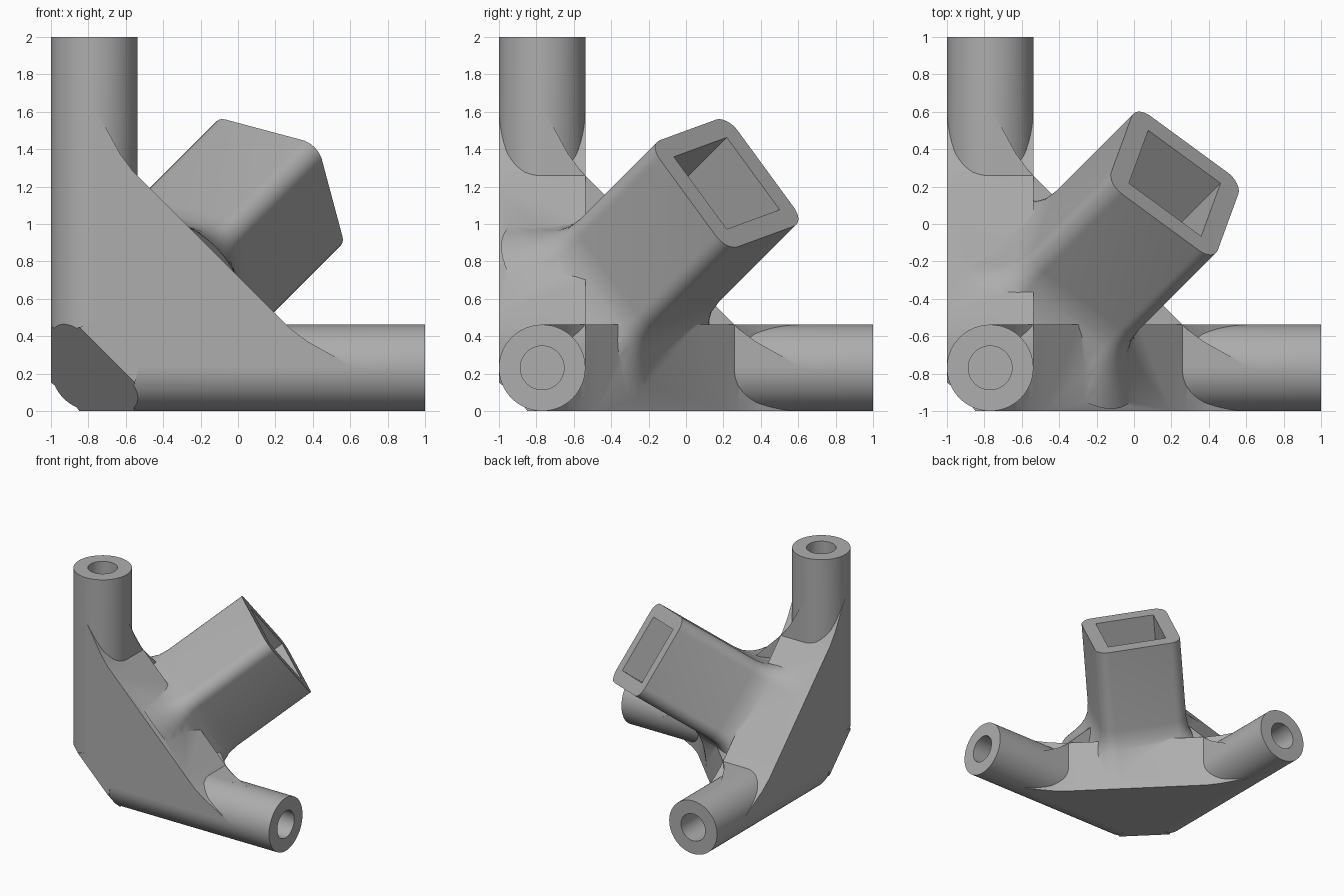
import bpy, bmesh, math
from mathutils import Vector, Matrix

old = bpy.data.objects.get("Cube")
if old:
    bpy.data.objects.remove(old, do_unlink=True)

R = 0.231            # tube radius
HOLE = 0.117         # tube bore radius
CORNER = Vector((-1, -1, 0))
DIAG = Vector((1, 1, 1)).normalized()
E1 = Vector((1, 0, -1)).normalized()
E2 = Vector((1, -2, 1)).normalized()
SIDE_A = (E1 + E2).normalized()
SIDE_B = (E2 - E1).normalized()

grey = bpy.data.materials.new("plain grey")
grey.use_nodes = True
colour = (0.42, 0.42, 0.42, 1)
grey.diffuse_color = colour
grey.node_tree.nodes["Principled BSDF"].inputs["Base Color"].default_value = colour


def loft(name, rings):
    """Closed solid through a list of equal-length point rings."""
    bm = bmesh.new()
    rows = [[bm.verts.new(CORNER + p) for p in ring] for ring in rings]
    n = len(rows[0])
    for a, b in zip(rows, rows[1:]):
        for i in range(n):
            j = (i + 1) % n
            bm.faces.new((a[i], a[j], b[j], b[i]))
    bm.faces.new(rows[0][::-1])
    bm.faces.new(rows[-1])
    bmesh.ops.recalc_face_normals(bm, faces=bm.faces)
    mesh = bpy.data.meshes.new(name)
    bm.to_mesh(mesh)
    bm.free()
    mesh.materials.append(grey)
    obj = bpy.data.objects.new(name, mesh)
    bpy.context.collection.objects.link(obj)
    return obj


def swap(axis, a, b, c):
    """Point with c along the axis, a and b along the two following axes."""
    p = Vector((0, 0, 0))
    p[axis], p[(axis + 1) % 3], p[(axis + 2) % 3] = c, a, b
    return p


def rod(name, axis, radius, start, end, sides=64):
    turn = [math.tau * i / sides for i in range(sides)]
    return loft(name, [[swap(axis, R + radius * math.cos(t), R + radius * math.sin(t), c)
                        for t in turn] for c in (start, end)])


def rounded_square(t, half, radius, steps=8):
    """Square ring across the diagonal, centred at (t, t, t)."""
    ring = []
    for k in range(4):
        mid = math.pi / 4 + k * math.pi / 2
        cx = math.copysign(half - radius, math.cos(mid))
        cy = math.copysign(half - radius, math.sin(mid))
        for s in range(steps + 1):
            a = k * math.pi / 2 + s / steps * math.pi / 2
            ring.append(Vector((t, t, t)) + SIDE_A * (cx + radius * math.cos(a))
                        + SIDE_B * (cy + radius * math.sin(a)))
    return ring


def box_ring(t, half):
    return [Vector((t, t, t)) + SIDE_A * half * x + SIDE_B * half * y
            for x, y in ((-1, -1), (1, -1), (1, 1), (-1, 1))]


# Triangular web outline with curved tips that run into the tubes
tip = [(0.23, 1.62), (0.29, 1.52), (0.37, 1.375), (0.44, 1.28), (0.52, 1.2)]
outline = [(R, R)] + [(b, a) for a, b in tip] + tip[::-1]

parts, cutters = [], []
for axis, label in enumerate("xyz"):
    parts.append(rod("tube_" + label, axis, R, 0, 2))
    parts.append(loft("web_" + label, [[swap(axis, a, b, c) for a, b in outline]
                                       for c in (0, 2 * R)]))
    cutters.append(rod("bore_" + label, axis, HOLE, 1.3, 2.2))

# Square socket, flared where it grows out of the webs
flare = [(0.59, 0.24), (0.63, 0.16), (0.67, 0.09), (0.71, 0.04), (0.75, 0.01), (0.8, 0), (1.218, 0)]
parts.append(loft("socket", [rounded_square(t, 0.361 + d, 0.1 + d) for t, d in flare]))
cutters.append(loft("socket_bore", [box_ring(t, 0.245) for t in (0.7, 1.4)]))

# Flat chamfer on the outer corner
cutters.append(loft("corner_cut", [box_ring(t, 1) for t in (-0.6, 0.2)]))

# Join the parts, then cut the bores and the chamfer
body = parts[0]
body.name = "corner_connector"
for operation, group in (("UNION", parts[1:]), ("DIFFERENCE", cutters)):
    for obj in group:
        mod = body.modifiers.new(obj.name, "BOOLEAN")
        mod.operation, mod.solver, mod.object = operation, "EXACT", obj
        obj.hide_render = True

bpy.context.view_layer.update()
result = bpy.data.meshes.new_from_object(body.evaluated_get(bpy.context.evaluated_depsgraph_get()))
body.modifiers.clear()
body.data = result
for obj in parts[1:] + cutters:
    bpy.data.objects.remove(obj, do_unlink=True)

bpy.ops.object.select_all(action="DESELECT")
body.select_set(True)
bpy.context.view_layer.objects.active = body
bpy.ops.object.shade_smooth_by_angle(angle=math.radians(30))
